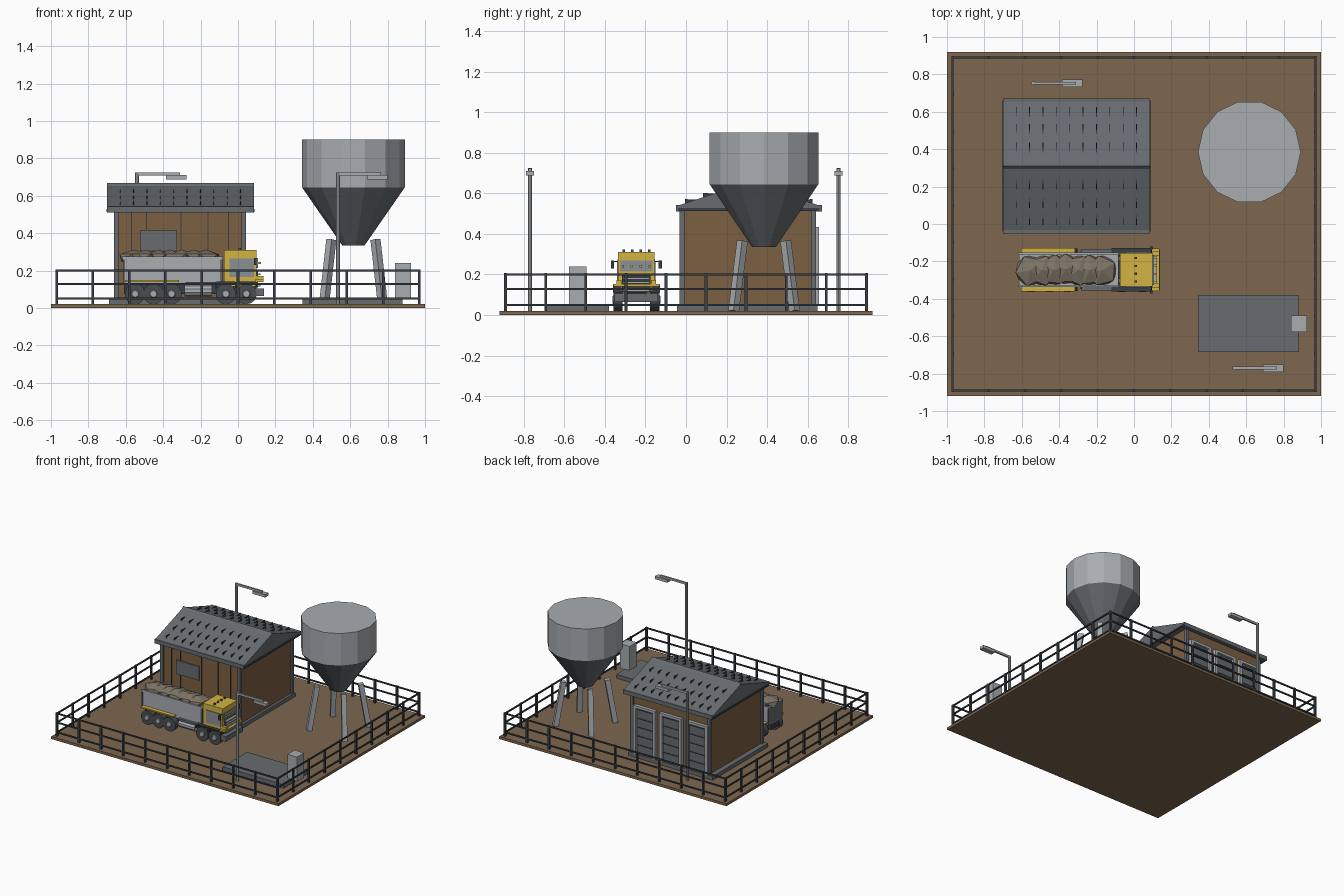
import bpy
import bmesh
import math
import random
from mathutils import Matrix, Vector

if "Cube" in bpy.data.objects:
    bpy.data.objects.remove(bpy.data.objects["Cube"])
random.seed(4)


def material(name, red, green, blue):
    def linear(value):
        return ((value / 255 + 0.055) / 1.055) ** 2.4
    colour = (linear(red), linear(green), linear(blue), 1)
    mat = bpy.data.materials.new(name)
    mat.use_nodes = True
    mat.diffuse_color = colour
    mat.node_tree.nodes["Principled BSDF"].inputs["Base Color"].default_value = colour
    return mat


earth = material("earth brown", 126, 103, 79)
timber = material("wall brown", 124, 96, 66)
iron = material("dark iron", 58, 63, 68)
slate = material("slate grey", 103, 108, 112)
steel = material("light steel", 168, 173, 177)
yellow = material("truck yellow", 212, 180, 66)
rubble = material("stone rubble", 126, 116, 102)
rubber = material("tyre grey", 74, 77, 80)
glass = material("window grey", 138, 144, 149)


def finish(name, bm, mat):
    bmesh.ops.recalc_face_normals(bm, faces=bm.faces)
    mesh = bpy.data.meshes.new(name)
    bm.to_mesh(mesh)
    bm.free()
    mesh.materials.append(mat)
    obj = bpy.data.objects.new(name, mesh)
    bpy.context.collection.objects.link(obj)
    return obj


def add_box(bm, x, y, z):
    """Add a box from three (low, high) ranges."""
    size = Matrix.Diagonal((x[1] - x[0], y[1] - y[0], z[1] - z[0], 1))
    place = Matrix.Translation((sum(x) / 2, sum(y) / 2, sum(z) / 2))
    bmesh.ops.create_cube(bm, size=1, matrix=place @ size)


def boxes(name, mat, ranges):
    bm = bmesh.new()
    for x, y, z in ranges:
        add_box(bm, x, y, z)
    return finish(name, bm, mat)


def box(name, mat, x, y, z):
    return boxes(name, mat, [(x, y, z)])


def around(centre, half):
    return (centre - half, centre + half)


def cone(name, mat, low, high, r_low, r_high, sides, turn=0):
    """Tapered cylinder or bar between two points."""
    low, high = Vector(low), Vector(high)
    axis = high - low
    bm = bmesh.new()
    spin = axis.to_track_quat("Z", "Y").to_matrix().to_4x4()
    place = Matrix.Translation((low + high) / 2) @ spin @ Matrix.Rotation(turn, 4, "Z")
    bmesh.ops.create_cone(bm, cap_ends=True, segments=sides, radius1=r_low,
                          radius2=r_high, depth=axis.length, matrix=place)
    return finish(name, bm, mat)


def prism(name, mat, profile, x):
    """Extrude a (y, z) outline along x."""
    bm = bmesh.new()
    face = bm.faces.new([bm.verts.new((x[0], y, z)) for y, z in profile])
    new = bmesh.ops.extrude_face_region(bm, geom=[face])["geom"]
    bmesh.ops.translate(bm, vec=(x[1] - x[0], 0, 0),
                        verts=[v for v in new if isinstance(v, bmesh.types.BMVert)])
    return finish(name, bm, mat)


# Ground slab
box("ground_slab", earth, (-1, 1), (-0.92, 0.92), (0, 0.02))

# Perimeter fence
fx, fy = 0.97, 0.89
posts, rails = [], []
for side in (-1, 1):
    for i in range(11):
        posts.append((around(-fx + 2 * fx * i / 10, 0.007), around(side * fy, 0.007), (0.02, 0.207)))
    for i in range(1, 9):
        posts.append((around(side * fx, 0.007), around(-fy + 2 * fy * i / 9, 0.007), (0.02, 0.207)))
    for z in (0.05, 0.128, 0.2):
        rails.append(((-fx, fx), around(side * fy, 0.005), around(z, 0.005)))
        rails.append((around(side * fx, 0.005), (-fy, fy), around(z, 0.005)))
boxes("fence_posts", iron, posts)
boxes("fence_rails", iron, rails)

# Shed walls, footing and posts
wall_x, wall_y, mid_y = (-0.65, 0.03), (-0.02, 0.63), 0.31
box("shed_footing", slate, (-0.69, 0.05), (-0.045, 0.65), (0.02, 0.05))
box("shed_walls", timber, wall_x, wall_y, (0.05, 0.53))
boxes("shed_corner_posts", slate,
      [(around(x, 0.012), around(y, 0.012), (0.05, 0.52)) for x in wall_x for y in wall_y])
boxes("shed_wall_battens", iron,
      [(around(x, 0.003), around(wall_y[0], 0.006), (0.05, 0.52))
       for x in (-0.57, -0.49, -0.305, -0.16, -0.05)])
box("shed_window", slate, (-0.525, -0.325), (-0.029, -0.02), (0.305, 0.415))

# Three roller doors on the back wall
for x in (-0.55, -0.32, -0.09):
    box("roller_door", slate, around(x, 0.085), (0.62, 0.638), (0.05, 0.42))
    boxes("door_slats", iron, [(around(x, 0.075), (0.63, 0.642), around(z / 100, 0.003))
                               for z in range(12, 42, 7)])
    boxes("door_frame", steel,
          [(around(x + s * 0.085, 0.012), (0.62, 0.656), (0.05, 0.435)) for s in (-1, 1)]
          + [(around(x, 0.085), (0.62, 0.656), (0.415, 0.435))])

# Shed roof with ridge cap, gutters and raised tile seams
roof_x = (-0.70, 0.085)
prism("roof_prism", slate, [(-0.045, 0.525), (0.665, 0.525), (0.665, 0.538), (mid_y, 0.657),
                            (-0.045, 0.538)], roof_x)
prism("ridge_cap", slate, [(mid_y - 0.016, 0.652), (mid_y, 0.668), (mid_y + 0.016, 0.652)], roof_x)
boxes("gutters", slate, [(roof_x, around(mid_y + s * 0.345, 0.015), (0.51, 0.542)) for s in (-1, 1)])
boxes("gable_trim", iron, [(around(x, 0.004), (-0.04, 0.66), (0.513, 0.528)) for x in roof_x])
bm = bmesh.new()
for s in (-1, 1):
    for reach in (0.10, 0.20, 0.29):
        for i in range(10):
            x = -0.63 + 0.0715 * i
            z = 0.657 - reach * 0.335
            outline = [(reach - 0.03, z + 0.009), (reach + 0.025, z + 0.012), (reach + 0.025, z - 0.014)]
            ends = [[bm.verts.new((x + dx, mid_y + s * y, h)) for y, h in outline]
                    for dx in (-0.002, 0.002)]
            bm.faces.new(ends[0])
            bm.faces.new(ends[1])
            for k in range(3):
                j = (k + 1) % 3
                bm.faces.new((ends[0][k], ends[0][j], ends[1][j], ends[1][k]))
finish("roof_tile_seams", bm, iron)

# Storage silo on four splayed legs
sx, sy = 0.617, 0.385
half_turn = math.pi / 2
cone("silo_drum", steel, (sx, sy, 0.645), (sx, sy, 0.9), 0.275, 0.275, 14, half_turn)
cone("silo_hopper", slate, (sx, sy, 0.335), (sx, sy, 0.645), 0.06, 0.275, 14, half_turn)
for i in (-1, 1):
    for j in (-1, 1):
        cone("silo_leg", steel, (sx + i * 0.157, sy + j * 0.15, 0.02),
             (sx + i * 0.118, sy + j * 0.107, 0.365), 0.027, 0.027, 4, math.pi / 4)

# Weighing pad and control cabinet
box("weighing_pad", slate, (0.345, 0.88), (-0.685, -0.38), (0.02, 0.05))
box("control_cabinet", steel, (0.84, 0.925), (-0.578, -0.49), (0.045, 0.24))

# Yard lamps
for x, y in ((0.535, -0.77), (-0.54, 0.753)):
    cone("lamp_pole", steel, (x, y, 0.02), (x, y, 0.725), 0.01, 0.01, 8)
    box("lamp_arm", steel, (x, x + 0.23), around(y, 0.007), (0.708, 0.724))
    box("lamp_head", steel, (x + 0.155, x + 0.265), around(y, 0.02), (0.688, 0.71))

# Truck chassis, bumper and fuel tanks
ty = -0.245
box("truck_chassis", iron, (-0.61, 0.1), around(ty, 0.05), (0.075, 0.135))
box("truck_bumper", slate, (0.085, 0.14), around(ty, 0.108), (0.065, 0.105))
box("truck_bumper_stripe", yellow, (0.09, 0.137), around(ty, 0.114), (0.14, 0.152))
for s in (-1, 1):
    cone("fuel_tank", steel, (-0.285, ty + s * 0.075, 0.092), (-0.14, ty + s * 0.075, 0.092),
         0.03, 0.03, 10)
    box("side_step", slate, (-0.28, -0.11), around(ty + s * 0.1, 0.01), (0.125, 0.14))
    box("rear_mudguard", yellow, (-0.605, -0.315), around(ty + s * 0.1, 0.016), (0.14, 0.15))

# Wheels and front arches
for s in (-1, 1):
    for x in (-0.55, -0.452, -0.355, -0.065, 0.045):
        inner, outer = ty + s * 0.068, ty + s * 0.113
        cone("tyre", rubber, (x, inner, 0.075), (x, outer, 0.075), 0.055, 0.055, 14)
        cone("wheel_hub", steel, (x, outer, 0.075), (x, outer + s * 0.005, 0.075), 0.022, 0.018, 8)
    for x in (-0.065, 0.045):
        boxes("front_mudguard", iron,
              [(around(x, 0.05), around(ty + s * 0.095, 0.021), (0.134, 0.142))]
              + [(around(x + d * 0.052, 0.004), around(ty + s * 0.095, 0.021), (0.11, 0.14))
                 for d in (-1, 1)])

# Truck body with a heaped load
box("tipper_body", steel, (-0.615, -0.085), around(ty, 0.085), (0.125, 0.265))
boxes("tipper_rim", steel, [((-0.62, -0.08), around(ty + s * 0.086, 0.006), (0.258, 0.275)) for s in (-1, 1)])
boxes("tipper_ribs", slate, [(around(x, 0.006), around(ty, 0.09), (0.13, 0.262))
                             for x in (-0.61, -0.09)])
bm = bmesh.new()
for i in range(7):
    made = bmesh.ops.create_icosphere(bm, subdivisions=1, radius=1)["verts"]
    spin = Matrix.Rotation(random.uniform(0, math.pi), 4, "Z")
    size = Matrix.Diagonal((0.088, 0.092, 0.044, 1))
    place = Matrix.Translation((-0.555 + 0.064 * i, ty + random.uniform(-0.006, 0.006), 0.268))
    bmesh.ops.transform(bm, matrix=place @ size @ spin, verts=made)
finish("rubble_load", bm, rubble)

# Cab with windows, grille, roof lamps and mirrors
box("cab", yellow, (-0.075, 0.1), around(ty, 0.09), (0.115, 0.31))
for s in (-1, 1):
    box("cab_side_window", glass, (-0.045, 0.085), around(ty + s * 0.091, 0.004), (0.165, 0.265))
    box("mirror", iron, (0.085, 0.1), around(ty + s * 0.118, 0.008), (0.23, 0.268))
    box("mirror_arm", iron, (0.09, 0.096), around(ty + s * 0.1, 0.02), (0.262, 0.267))
    box("headlamp", yellow, (0.1, 0.135), around(ty + s * 0.085, 0.012), (0.152, 0.172))
box("windscreen", glass, (0.1, 0.107), around(ty, 0.08), (0.215, 0.268))
box("grille", iron, (0.1, 0.108), around(ty, 0.07), (0.11, 0.205))
boxes("grille_bars", steel, [((0.1, 0.12), around(ty, 0.066), around(z / 100, 0.005))
                             for z in (12, 16, 18, 20)])
boxes("cab_lamps", yellow, [((0.1, 0.122), around(ty + k * 0.022, 0.006), around(0.24, 0.006))
                            for k in (-3, -1, 1, 3)])
boxes("cab_roof_lamps", rubber, [(around(0.01, 0.006), around(ty + k * 0.021, 0.006), (0.31, 0.322))
                                 for k in (-3, -1, 1, 3)])
